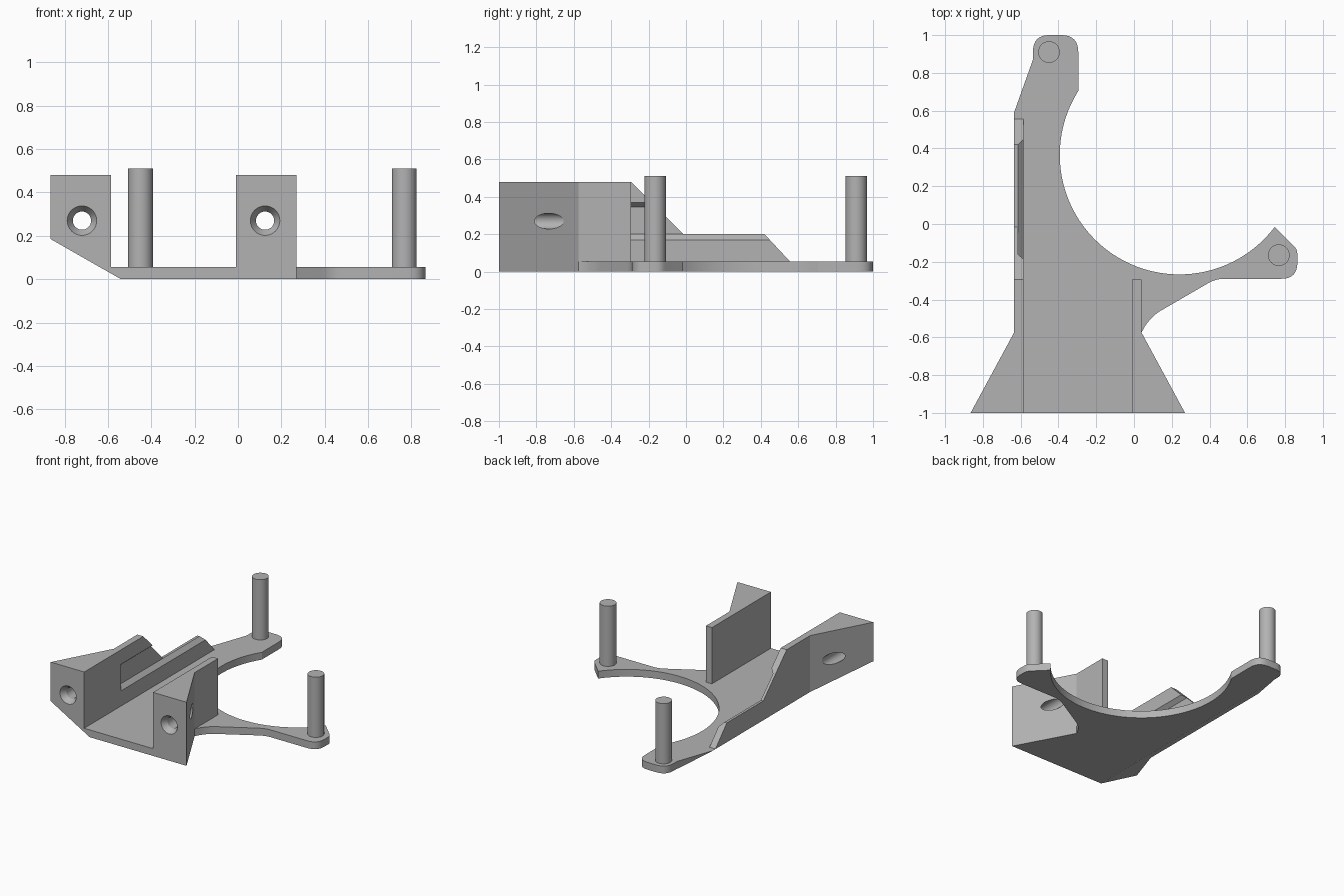
import bpy, bmesh, math
from mathutils import Matrix, Vector

if "Cube" in bpy.data.objects:
    bpy.data.objects.remove(bpy.data.objects["Cube"])

grey = bpy.data.materials.new("plain grey")
grey.diffuse_color = (0.45, 0.45, 0.45, 1)
grey.use_nodes = True
grey.node_tree.nodes["Principled BSDF"].inputs["Base Color"].default_value = grey.diffuse_color


def finish(name, bm):
    bmesh.ops.recalc_face_normals(bm, faces=bm.faces)
    me = bpy.data.meshes.new(name)
    bm.to_mesh(me)
    bm.free()
    me.materials.append(grey)
    ob = bpy.data.objects.new(name, me)
    bpy.context.collection.objects.link(ob)
    return ob


def prism(name, pts, lo, hi, axis):
    """Extrude a closed 2D outline along the given axis."""
    place = {"x": lambda a, b, t: (t, a, b),
             "y": lambda a, b, t: (a, t, b),
             "z": lambda a, b, t: (a, b, t)}[axis]
    bm = bmesh.new()
    face = bm.faces.new([bm.verts.new(place(a, b, lo)) for a, b in pts])
    ext = bmesh.ops.extrude_face_region(bm, geom=[face])
    move = Vector(place(0, 0, hi)) - Vector(place(0, 0, lo))
    bmesh.ops.translate(bm, vec=move,
                        verts=[v for v in ext["geom"] if isinstance(v, bmesh.types.BMVert)])
    return finish(name, bm)


def rod(name, r1, r2, start, end, seg=48):
    """Cylinder or cone between two points."""
    a, b = Vector(start), Vector(end)
    rot = (b - a).to_track_quat("Z", "Y").to_matrix().to_4x4()
    bm = bmesh.new()
    bmesh.ops.create_cone(bm, cap_ends=True, segments=seg, radius1=r1, radius2=r2,
                          depth=(b - a).length,
                          matrix=Matrix.Translation((a + b) / 2) @ rot)
    return finish(name, bm)


def bend(p, c, q, n=8):
    """Rounded corner from p to q around control point c."""
    return [tuple((1 - t) ** 2 * p[i] + 2 * t * (1 - t) * c[i] + t * t * q[i] for i in (0, 1))
            for t in (k / n for k in range(n + 1))]


def combine(target, other, op):
    mod = target.modifiers.new(op, "BOOLEAN")
    mod.operation, mod.object, mod.solver = op, other, "EXACT"
    bpy.context.view_layer.objects.active = target
    bpy.ops.object.modifier_apply(modifier=mod.name)
    bpy.data.objects.remove(other)


# Flat base with two arms around a round opening
cx, cy, rad = 0.24, 0.366, 0.633
a0, a1 = math.atan2(-0.015 - cy, 0.745 - cx), math.atan2(0.705 - cy, -0.295 - cx) - 2 * math.pi
opening = [(cx + rad * math.cos(a0 + (a1 - a0) * k / 48),
            cy + rad * math.sin(a0 + (a1 - a0) * k / 48)) for k in range(49)]
outline = [(-0.865, -1), (0.27, -1)]
outline += bend((0.04, -0.575), (0.075, -0.5), (0.14, -0.46))
outline += bend((0.39, -0.315), (0.43, -0.29), (0.48, -0.29))
outline += bend((0.78, -0.29), (0.865, -0.29), (0.865, -0.205))
outline += bend((0.865, -0.16), (0.865, -0.13), (0.84, -0.11), 4)
outline += opening
outline += bend((-0.295, 0.91), (-0.295, 1), (-0.385, 1))
outline += bend((-0.45, 1), (-0.535, 1), (-0.535, 0.91))
outline += [(-0.535, 0.87), (-0.635, 0.59), (-0.635, -0.575)]
body = prism("bracket_body", outline, 0, 0.055, "z")

# Right mounting block with its thin wall
combine(body, prism("right_block", [(-0.01, -1), (0.27, -1), (0.04, -0.575), (0.04, -0.295),
                                    (-0.01, -0.295)], 0, 0.48, "z"), "UNION")
# Left mounting block and stepped side wall
combine(body, prism("left_block", [(-0.865, -1), (-0.585, -1), (-0.585, -0.575),
                                   (-0.635, -0.575)], 0, 0.48, "z"), "UNION")
combine(body, prism("left_wall", [(-0.575, 0), (-0.575, 0.48), (-0.295, 0.48), (-0.015, 0.2),
                                  (0.42, 0.2), (0.555, 0.055), (0.555, 0)],
                    -0.635, -0.585, "x"), "UNION")

# Groove along the inner face of the side wall
combine(body, prism("groove", [(-0.575, 0.16), (-0.615, 0.2), (-0.615, 0.345), (-0.575, 0.379)],
                    -0.56, 0.7, "y"), "DIFFERENCE")
# Sloped underside on the left
combine(body, prism("under_slope", [(-0.365, -0.1), (-1.0, 0.262), (-1.0, -0.1)],
                    -1.1, 1.1, "y"), "DIFFERENCE")
# Countersunk screw holes
for x in (-0.72, 0.125):
    combine(body, rod("hole", 0.042, 0.042, (x, -1.1, 0.27), (x, -0.5, 0.27)), "DIFFERENCE")
    combine(body, rod("sink", 0.0745, 0.0355, (x, -1.01, 0.27), (x, -0.95, 0.27)), "DIFFERENCE")

# Upright pins on the arm ends
pins = [rod(n, 0.057, 0.057, (x, y, 0.04), (x, y, 0.51))
        for n, x, y in (("back_pin", -0.45, 0.91), ("right_pin", 0.767, -0.165))]

for ob in [body] + pins:
    bpy.ops.object.select_all(action="DESELECT")
    ob.select_set(True)
    bpy.context.view_layer.objects.active = ob
    bpy.ops.object.shade_smooth_by_angle(angle=math.radians(25))
